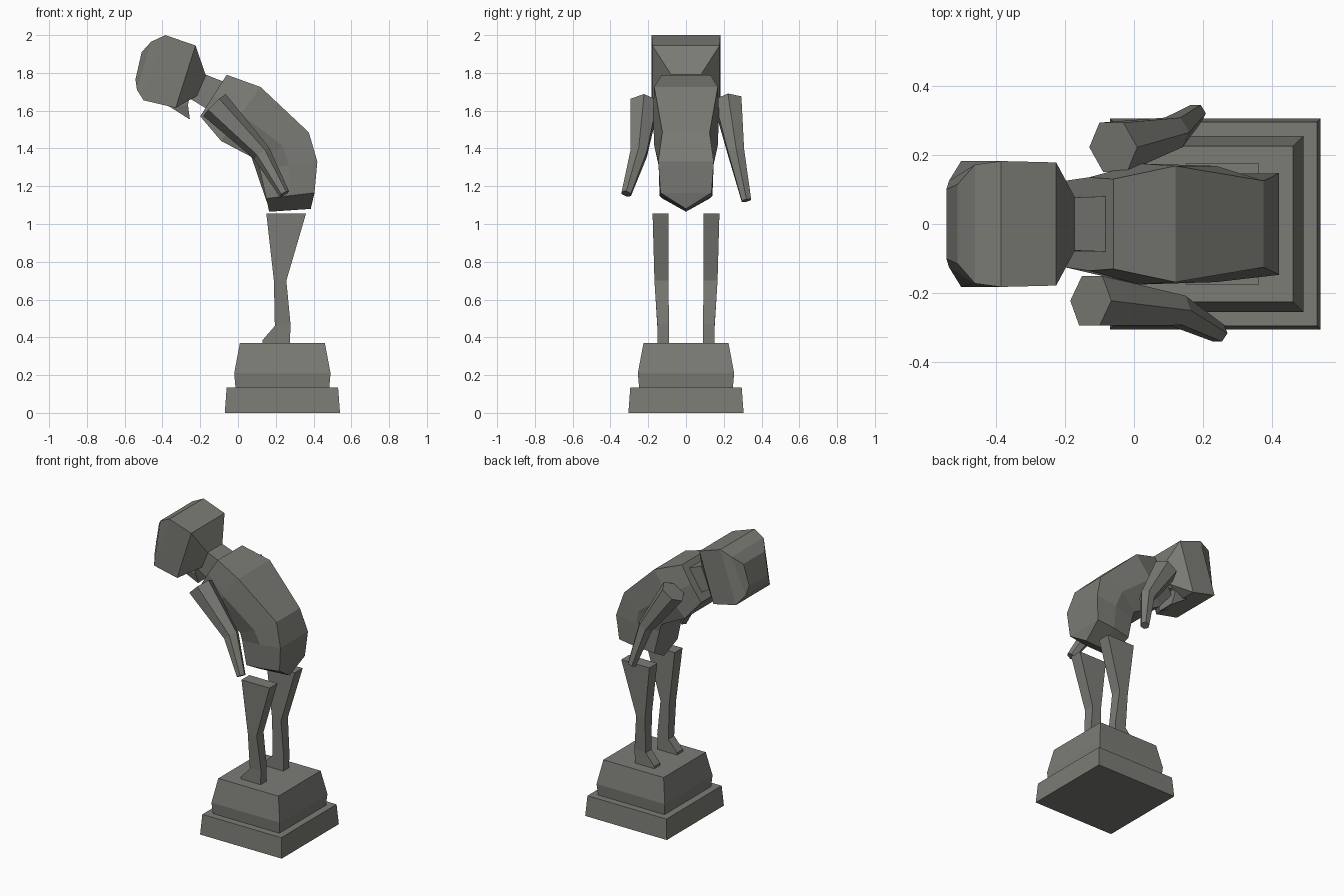
import bpy, bmesh, math
from mathutils import Vector

if "Cube" in bpy.data.objects:
    bpy.data.objects.remove(bpy.data.objects["Cube"])

stone = bpy.data.materials.new("dark_grey_stone")
stone.diffuse_color = (0.2, 0.2, 0.18, 1)
stone.use_nodes = True
stone.node_tree.nodes["Principled BSDF"].inputs["Base Color"].default_value = stone.diffuse_color


def loft(name, rings):
    """Skin rings of equal vertex count and close both ends."""
    bm = bmesh.new()
    rows = [[bm.verts.new(p) for p in ring] for ring in rings]
    n = len(rows[0])
    for a, b in zip(rows, rows[1:]):
        for i in range(n):
            j = (i + 1) % n
            bm.faces.new((a[i], a[j], b[j], b[i]))
    bm.faces.new(rows[0][::-1])
    bm.faces.new(rows[-1])
    bmesh.ops.remove_doubles(bm, verts=bm.verts, dist=0.0005)
    bmesh.ops.recalc_face_normals(bm, faces=bm.faces)
    me = bpy.data.meshes.new(name)
    bm.to_mesh(me)
    bm.free()
    me.materials.append(stone)
    ob = bpy.data.objects.new(name, me)
    bpy.context.collection.objects.link(ob)
    return ob


def square(cx, half, z):
    return [(cx + sx * half, sy * half, z)
            for sx, sy in ((-1, -1), (1, -1), (1, 1), (-1, 1))]


def quad(a, wa, b, wb):
    """Cross-section symmetric in y, from side point a to side point b."""
    return [(a[0], -wa, a[1]), (a[0], wa, a[1]), (b[0], wb, b[1]), (b[0], -wb, b[1])]


def hexa(a, wa, b, wb, wm):
    """Same, with an extra wider point in the middle of each flank."""
    mx, mz = (a[0] + b[0]) / 2, (a[1] + b[1]) / 2
    return [(a[0], -wa, a[1]), (a[0], wa, a[1]), (mx, wm, mz),
            (b[0], wb, b[1]), (b[0], -wb, b[1]), (mx, -wm, mz)]


# Stepped pedestal
loft("pedestal_foot", [square(0.235, 0.305, 0), square(0.235, 0.295, 0.135)])
loft("pedestal_block", [square(0.235, 0.248, 0.13), square(0.235, 0.255, 0.21),
                        square(0.235, 0.225, 0.37)])

# Legs with forward feet: (front x, back x, front z, back z, inner y, outer y)
sections = [(0.15, 0.36, 1.055, 1.055, 0.093, 0.177),
            (0.19, 0.256, 0.70, 0.70, 0.093, 0.167),
            (0.195, 0.278, 0.46, 0.47, 0.09, 0.152),
            (0.13, 0.276, 0.385, 0.40, 0.09, 0.152),
            (0.13, 0.276, 0.368, 0.368, 0.09, 0.152)]
for side, name in ((-1, "front_leg"), (1, "rear_leg")):
    loft(name, [[(f, side * i, fz), (b, side * i, bz), (b, side * o, bz), (f, side * o, fz)]
                for f, b, fz, bz, i, o in sections])

# Bent torso, ending in a keel under the pelvis
loft("torso", [
    hexa((-0.06, 1.79), 0.13, (-0.20, 1.57), 0.125, 0.135),
    hexa((0.12, 1.725), 0.168, (-0.09, 1.44), 0.14, 0.175),
    hexa((0.375, 1.485), 0.125, (0.10, 1.34), 0.12, 0.168),
    hexa((0.42, 1.33), 0.147, (0.115, 1.29), 0.12, 0.145),
    hexa((0.405, 1.165), 0.135, (0.15, 1.135), 0.125, 0.14),
    hexa((0.385, 1.08), 0.0, (0.165, 1.065), 0.0, 0.0)])

# Neck
loft("neck", [quad((-0.08, 1.755), 0.08, (-0.15, 1.60), 0.08),
              quad((-0.22, 1.81), 0.075, (-0.28, 1.68), 0.075)])

# Blocky head, from nape to face
loft("head", [quad((-0.17, 1.785), 0.075, (-0.215, 1.68), 0.075),
              quad((-0.225, 1.945), 0.178, (-0.33, 1.615), 0.178),
              quad((-0.385, 2.0), 0.182, (-0.50, 1.655), 0.182),
              quad((-0.46, 1.965), 0.172, (-0.535, 1.71), 0.125),
              quad((-0.51, 1.91), 0.115, (-0.543, 1.765), 0.10)])

# Chin wedge below the head
loft("chin", [quad((-0.25, 1.70), 0.08, (-0.40, 1.64), 0.08),
              quad((-0.265, 1.63), 0.08, (-0.36, 1.62), 0.08),
              quad((-0.255, 1.557), 0.06, (-0.258, 1.555), 0.06)])


# Tapered six-sided arms
def arm(name, joints):
    pts = [Vector(p) for p, _ in joints]
    rings = []
    for k, (p, r) in enumerate(joints):
        axis = (pts[min(k + 1, len(pts) - 1)] - pts[max(k - 1, 0)]).normalized()
        u = axis.cross(Vector((0, 1, 0))).normalized()
        v = axis.cross(u)
        rings.append([pts[k] + r * (math.cos(i * math.pi / 3) * u + math.sin(i * math.pi / 3) * v)
                      for i in range(6)])
    loft(name, rings)


arm("front_arm", [((-0.125, -0.222, 1.63), 0.083), ((0.125, -0.25, 1.375), 0.05),
                  ((0.245, -0.316, 1.16), 0.029)])
arm("rear_arm", [((-0.06, 0.222, 1.645), 0.083), ((0.115, 0.265, 1.38), 0.05),
                 ((0.18, 0.32, 1.125), 0.029)])
